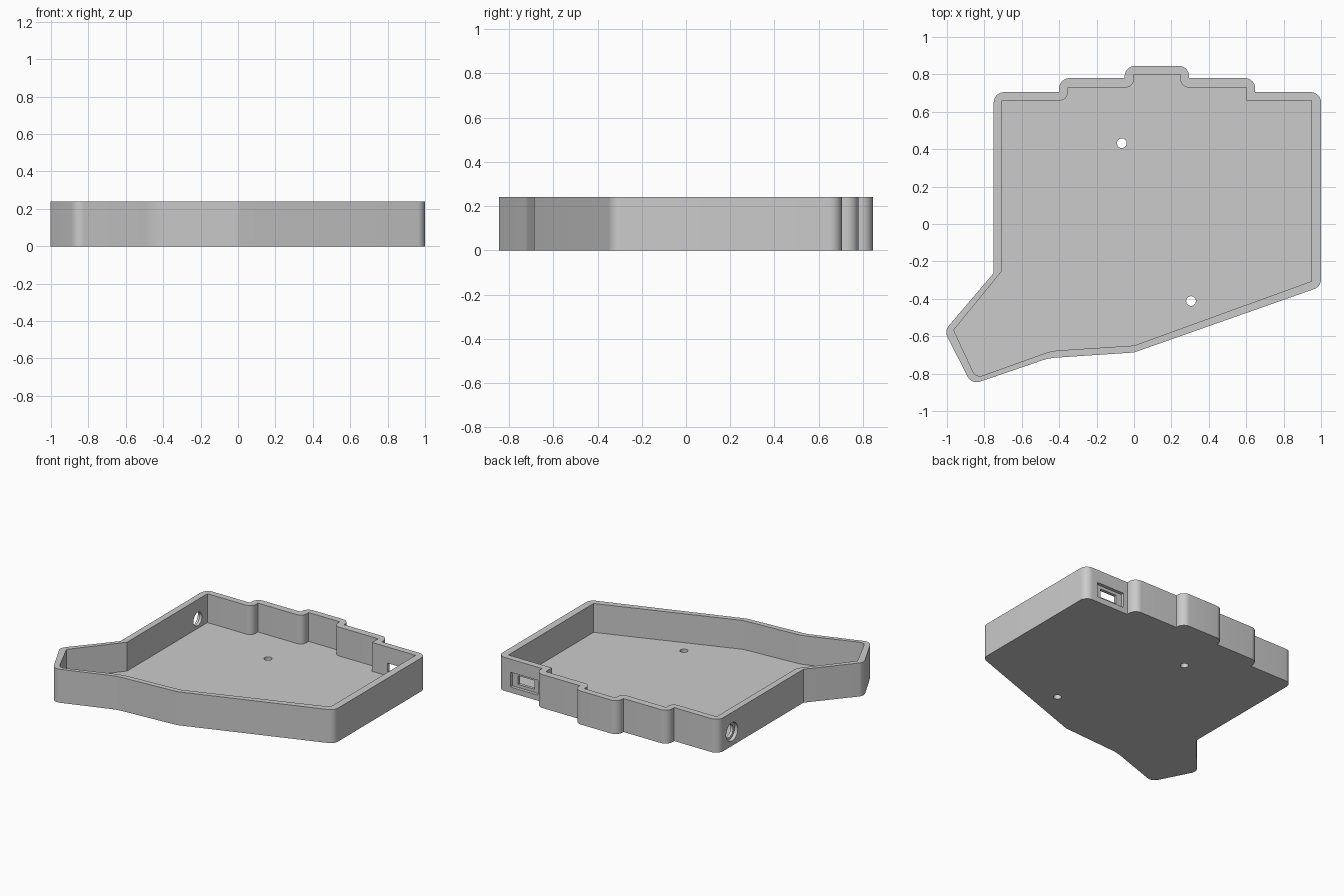
import bpy
import bmesh
import math
from mathutils import Vector, Matrix

cube = bpy.data.objects.get("Cube")
if cube:
    bpy.data.objects.remove(cube, do_unlink=True)

HEIGHT, FLOOR = 0.24, 0.033

grey = bpy.data.materials.new("plain grey")
grey.use_nodes = True
colour = (0.6, 0.6, 0.6, 1)
grey.diffuse_color = colour
grey.node_tree.nodes["Principled BSDF"].inputs["Base Color"].default_value = colour


def rounded(corners, steps=8):
    """Outline from (x, y, radius) corners, with arcs where radius > 0."""
    points = []
    for i, (x, y, r) in enumerate(corners):
        p = Vector((x, y))
        if r == 0:
            points.append(p)
            continue
        a = (Vector(corners[i - 1][:2]) - p).normalized()
        b = (Vector(corners[(i + 1) % len(corners)][:2]) - p).normalized()
        half = a.angle(b) / 2
        centre = p + (a + b).normalized() * (r / math.sin(half))
        start = p + a * (r / math.tan(half)) - centre
        end = p + b * (r / math.tan(half)) - centre
        sweep = start.angle_signed(end)
        for k in range(steps + 1):
            turn = Matrix.Rotation(-sweep * k / steps, 2)
            points.append(centre + turn @ start)
    return points


def finish(name, bm):
    bmesh.ops.recalc_face_normals(bm, faces=bm.faces)
    mesh = bpy.data.meshes.new(name)
    bm.to_mesh(mesh)
    bm.free()
    mesh.materials.append(grey)
    obj = bpy.data.objects.new(name, mesh)
    bpy.context.collection.objects.link(obj)
    return obj


def prism(name, points, low, high):
    bm = bmesh.new()
    face = bm.faces.new([bm.verts.new((p.x, p.y, low)) for p in points])
    new = bmesh.ops.extrude_face_region(bm, geom=[face])["geom"]
    verts = [g for g in new if isinstance(g, bmesh.types.BMVert)]
    bmesh.ops.translate(bm, verts=verts, vec=(0, 0, high - low))
    return finish(name, bm)


def box(name, low, high):
    bm = bmesh.new()
    low, high = Vector(low), Vector(high)
    matrix = Matrix.Translation((low + high) / 2) @ Matrix.Diagonal((high - low).to_4d())
    bmesh.ops.create_cube(bm, size=1, matrix=matrix)
    return finish(name, bm)


def cylinder(name, centre, radius, depth, axis):
    bm = bmesh.new()
    turn = Vector((0, 0, 1)).rotation_difference(Vector(axis)).to_matrix().to_4x4()
    bmesh.ops.create_cone(bm, cap_ends=True, segments=32, radius1=radius,
                          radius2=radius, depth=depth,
                          matrix=Matrix.Translation(centre) @ turn)
    return finish(name, bm)


def cut(target, cutter):
    mod = target.modifiers.new("cut", 'BOOLEAN')
    mod.operation = 'DIFFERENCE'
    mod.solver = 'EXACT'
    mod.object = cutter
    bpy.context.view_layer.objects.active = target
    bpy.ops.object.modifier_apply(modifier=mod.name)
    bpy.data.objects.remove(cutter, do_unlink=True)


# Outer wall outline: stepped back edge, slanted front, angled thumb corner
R = 0.055
outer = rounded([
    (-0.75, 0.705, R), (-0.40, 0.705, 0), (-0.40, 0.78, R), (-0.05, 0.78, 0),
    (-0.05, 0.845, R), (0.295, 0.845, R), (0.295, 0.78, 0), (0.648, 0.78, R),
    (0.648, 0.705, 0), (1, 0.705, R), (1, -0.335, R), (0, -0.687, 0.1),
    (-0.455, -0.717, 0.3), (-0.868, -0.858, R), (-1.014, -0.572, R),
    (-0.75, -0.262, 0)])

# Inner cavity outline: inside steps are rounded, the rest is sharp
inner = rounded([
    (-0.705, 0.66, 0), (-0.353, 0.66, 0.045), (-0.353, 0.73, 0),
    (0, 0.73, 0.045), (0, 0.80, 0), (0.248, 0.80, 0), (0.248, 0.73, 0.045),
    (0.602, 0.73, 0), (0.602, 0.66, 0), (0.948, 0.66, 0), (0.948, -0.306, 0),
    (0, -0.65, 0.1), (-0.44, -0.678, 0.3), (-0.845, -0.823, 0.04),
    (-0.964, -0.567, 0), (-0.705, -0.25, 0)])

case = prism("case_tray", outer, 0, HEIGHT)
cut(case, prism("cavity", inner, FLOOR, HEIGHT + 0.1))

# Screw holes through the floor
for x, y in ((-0.065, 0.432), (0.305, -0.412)):
    cut(case, cylinder("floor_hole", (x, y, 0.02), 0.026, 0.2, (0, 0, 1)))

# Round socket in the right wall: counterbore outside, smaller hole inside
for radius, depth in ((0.066, 0.05), (0.048, 0.2)):
    cut(case, cylinder("socket", (-0.75, 0.55, 0.1), radius, depth, (1, 0, 0)))

# Rectangular port in the back wall: shallow recess, then a slot
cut(case, box("port_recess", (0.68, 0.682, 0.04), (0.9, 0.75, 0.146)))
cut(case, box("port_slot", (0.725, 0.63, 0.062), (0.855, 0.75, 0.124)))

bpy.ops.object.select_all(action='DESELECT')
case.select_set(True)
bpy.context.view_layer.objects.active = case
bpy.ops.object.shade_smooth_by_angle(angle=math.radians(30))
